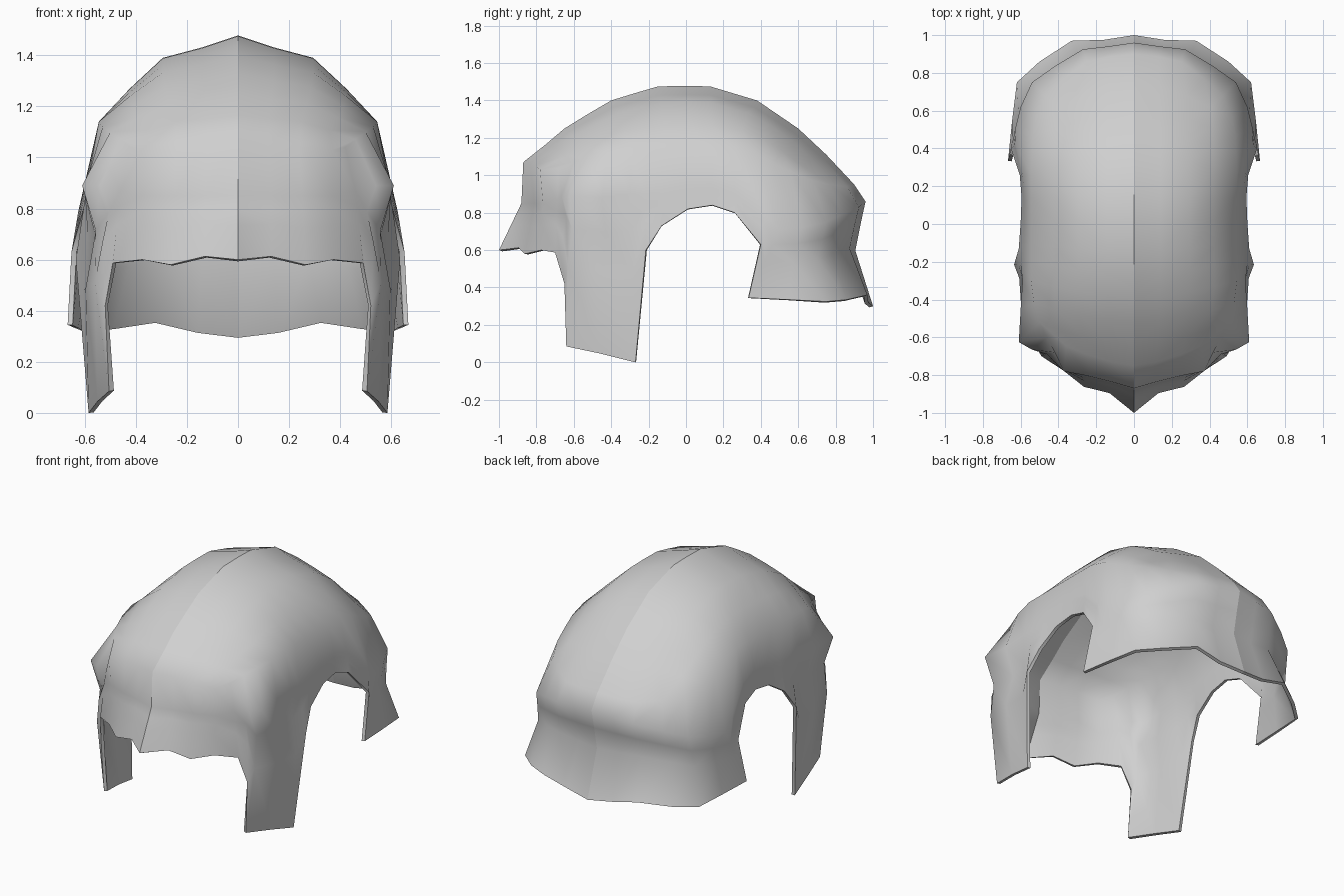
import bpy
import bmesh
from mathutils import Vector

if "Cube" in bpy.data.objects:
    bpy.data.objects.remove(bpy.data.objects["Cube"], do_unlink=True)

WALL = 0.02

# Half outlines, running from the front centre round the +x side to the back centre
# Lower edge: visor scallops, cheek guard, ear arch, neck guard
rim = [(0, -1, .6), (.13, -.895, .613), (.265, -.862, .58), (.375, -.775, .6),
       (.49, -.7, .587), (.52, -.65, .42), (.505, -.64, .085),
       (.55, -.45, .045), (.585, -.27, 0), (.635, -.215, .6),
       (.61, -.13, .73), (.6, .01, .82), (.595, .14, .84), (.605, .26, .8),
       (.652, .4, .63), (.667, .335, .345), (.645, .55, .335),
       (.62, .75, .325), (.5, .86, .335), (.33, .97, .36),
       (.16, .975, .32), (0, 1, .3)]

# Widest band, with the raised temples, sinking from the back centre to the ears
band = [(0, -.88, .85), (.13, -.84, .85), (.25, -.81, .85), (.37, -.765, .85),
        (.46, -.69, .87), (.54, -.665, .89), (.61, -.625, .89),
        (.6, -.45, .88), (.59, -.3, .9), (.59, -.22, .9),
        (.585, -.12, .92), (.58, .01, .95), (.58, .14, .96), (.59, .26, .93),
        (.625, .42, .79), (.63, .5, .71), (.6, .62, .72),
        (.54, .75, .75), (.42, .835, .79), (.27, .925, .83),
        (.14, .94, .845), (0, .96, .86)]

# Foot of the dome, with the brow at the front
shoulder = [(0, -.87, 1.07), (.12, -.835, 1.06), (.24, -.805, 1.05), (.37, -.78, 1.03),
            (.42, -.68, 1.04), (.46, -.6, 1.07), (.5, -.52, 1.1),
            (.53, -.42, 1.12), (.545, -.3, 1.14), (.545, -.2, 1.14),
            (.545, -.1, 1.14), (.545, .03, 1.14), (.545, .14, 1.14), (.545, .26, 1.14),
            (.54, .38, 1.11), (.535, .47, 1.06), (.52, .56, 1.02),
            (.47, .68, .97), (.37, .77, .95), (.25, .86, .94),
            (.13, .885, .945), (0, .9, .95)]

# Crown line between brow and back, as (y, z)
crown = [(-.75, 1.165), (-.65, 1.25), (-.52, 1.33), (-.4, 1.4), (-.27, 1.44), (-.15, 1.475),
         (0, 1.478), (.13, 1.475), (.38, 1.4), (.49, 1.325), (.6, 1.25), (.75, 1.11)]

# Cross-section of the dome, as (share of the width, share of the drop)
section = [(0, 0), (.26, .14), (.54, .26), (.78, .62)]


def hollow_point(top, low):
    """Point just under the band: sunk below the temples, drawn in towards the neck."""
    p = Vector(top).lerp(Vector(low), .22)
    if p.x > .53 and p.y < -.4:
        p.x -= .03
        p.y += .02
    pinch = max(0, min(1, (p.y - .42) / .4))
    return Vector((p.x * (1 - .02 * pinch), p.y * (1 - .037 * pinch), p.z))


def waist_point(top, low):
    """Point halfway to the rim: full on the cheek guard, pinched above the neck guard."""
    p = Vector(top).lerp(Vector(low), .47)
    if low[2] < .06:
        p.x += .02
    pinch = max(0, min(1, (p.y - .42) / .4))
    return Vector((p.x * (1 - .04 * pinch), p.y * (1 - .075 * pinch), p.z))


def add_grid(bm, rows):
    """Bridge neighbouring rows of vertices with quads."""
    for upper, lower in zip(rows, rows[1:]):
        for i in range(len(upper) - 1):
            bm.faces.new((upper[i], lower[i], lower[i + 1], upper[i + 1]))


def make_row(bm, points):
    return [bm.verts.new(p) for p in points]


def build_shell():
    bm = bmesh.new()

    # Side wall, all the way round the half
    hollow = [hollow_point(a, b) for a, b in zip(band, rim)]
    waist = [waist_point(a, b) for a, b in zip(band, rim)]
    wall = [make_row(bm, row) for row in (shoulder, band, hollow, waist, rim)]
    add_grid(bm, wall)

    # Dome lines from front to back, sharing the shoulder vertices
    foot = wall[0]
    steps = len(section)
    edge = foot[steps:len(foot) - steps]
    lines = []
    for s, (across, down) in enumerate(section):
        inner = []
        for (y, z), side in zip(crown, edge[1:-1]):
            inner.append(bm.verts.new((side.co.x * across,
                                       y + (side.co.y - y) * across ** 1.5,
                                       z + (side.co.z - z) * down)))
        lines.append([foot[s]] + inner + [foot[-1 - s]])
    lines.append(edge)
    add_grid(bm, lines)

    # Other half
    bmesh.ops.mirror(bm, geom=bm.verts[:] + bm.edges[:] + bm.faces[:],
                     axis='X', merge_dist=.0005)
    bmesh.ops.remove_doubles(bm, verts=bm.verts[:], dist=.0005)

    # Outward normals
    bmesh.ops.recalc_face_normals(bm, faces=bm.faces[:])
    top = max(bm.faces, key=lambda f: f.calc_center_median().z)
    if top.normal.z < 0:
        bmesh.ops.reverse_faces(bm, faces=bm.faces[:])

    mesh = bpy.data.meshes.new("helmet_shell")
    bm.to_mesh(mesh)
    bm.free()
    shell = bpy.data.objects.new("helmet_shell", mesh)
    bpy.context.collection.objects.link(shell)
    return shell


def make_material(name, colour):
    mat = bpy.data.materials.new(name)
    mat.use_nodes = True
    mat.diffuse_color = colour
    mat.node_tree.nodes["Principled BSDF"].inputs["Base Color"].default_value = colour
    return mat


helmet = build_shell()
helmet.data.materials.append(make_material("light_grey", (.63, .63, .63, 1)))

# Wall thickness, grown inward
bpy.ops.object.select_all(action='DESELECT')
helmet.select_set(True)
bpy.context.view_layer.objects.active = helmet
solid = helmet.modifiers.new("wall", 'SOLIDIFY')
solid.thickness = WALL
solid.offset = -1
bpy.ops.object.modifier_apply(modifier=solid.name)
bpy.ops.object.shade_smooth_by_angle(angle=1.1)

# Hard centre ridge from the visor over the crown to the neck
points = helmet.data.vertices
for e in helmet.data.edges:
    if all(abs(points[i].co.x) < .001 for i in e.vertices):
        e.use_edge_sharp = True
